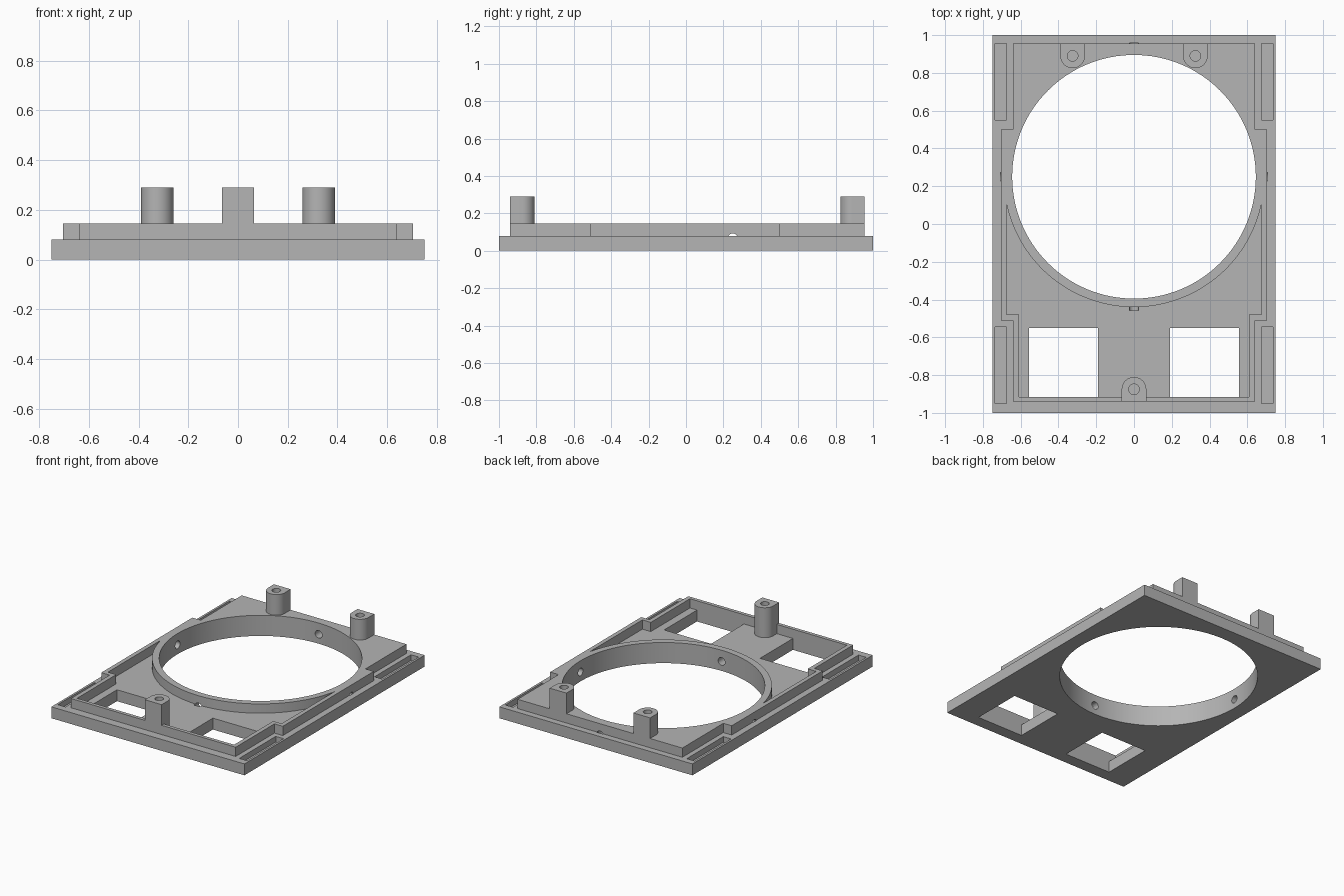
import bpy, bmesh, math
from mathutils import Matrix

old = bpy.data.objects.get("Cube")
if old:
    bpy.data.objects.remove(old, do_unlink=True)

PLATE_TOP, FRAME_TOP, POST_TOP = 0.08, 0.145, 0.29
RING_Y, RING_R, RING_OUTER = 0.25, 0.645, 0.69
POST_R, BORE_R = 0.065, 0.028

grey = bpy.data.materials.new("grey plastic")
grey.use_nodes = True
colour = (0.46, 0.46, 0.46, 1)
grey.diffuse_color = colour
grey.node_tree.nodes["Principled BSDF"].inputs["Base Color"].default_value = colour


def arc(cx, cy, r, start, end, steps):
    """Points along an arc, angles in degrees."""
    angles = [math.radians(start + (end - start) * i / steps) for i in range(steps + 1)]
    return [(cx + r * math.cos(a), cy + r * math.sin(a)) for a in angles]


def circle(cx, cy, r, steps=128):
    return arc(cx, cy, r, 0, 360, steps)[:-1]


def rect(x0, y0, x1, y1):
    return [(x0, y0), (x1, y0), (x1, y1), (x0, y1)]


def mirrored(half):
    """Close a right-hand half outline with its mirror image."""
    return half + [(-x, y) for x, y in reversed(half)]


def extrude(name, outline, z0, z1):
    bm = bmesh.new()
    face = bm.faces.new([bm.verts.new((x, y, z0)) for x, y in outline])
    out = bmesh.ops.extrude_face_region(bm, geom=[face])["geom"]
    bmesh.ops.translate(bm, vec=(0, 0, z1 - z0),
                        verts=[v for v in out if isinstance(v, bmesh.types.BMVert)])
    bmesh.ops.recalc_face_normals(bm, faces=bm.faces)
    mesh = bpy.data.meshes.new(name)
    bm.to_mesh(mesh)
    bm.free()
    mesh.materials.append(grey)
    obj = bpy.data.objects.new(name, mesh)
    bpy.context.collection.objects.link(obj)
    return obj


def select(obj):
    bpy.ops.object.select_all(action='DESELECT')
    obj.select_set(True)
    bpy.context.view_layer.objects.active = obj


def cut(obj, cutter):
    cutter.hide_render = True
    mod = obj.modifiers.new("cut", 'BOOLEAN')
    mod.operation, mod.solver, mod.object = 'DIFFERENCE', 'EXACT', cutter
    select(obj)
    bpy.ops.object.modifier_apply(modifier=mod.name)
    bpy.data.objects.remove(cutter, do_unlink=True)


def finish(obj):
    select(obj)
    bpy.ops.object.shade_smooth_by_angle(angle=math.radians(30))


# Base plate with blind corner slots and two windows
plate = extrude("base_plate", rect(-0.75, -1, 0.75, 1), 0, PLATE_TOP)
for s in (-1, 1):
    for y0, y1 in ((-0.95, -0.545), (0.55, 0.955)):
        cut(plate, extrude("slot_cutter", rect(s * 0.675, y0, s * 0.735, y1), 0.04, 0.2))
    cut(plate, extrude("window_cutter", rect(s * 0.19, -0.915, s * 0.555, -0.55), -0.1, 0.2))

# Raised frame, wider in the middle
frame = extrude("raised_frame", mirrored([
    (0.64, -0.94), (0.64, -0.51), (0.705, -0.51),
    (0.705, 0.5), (0.64, 0.5), (0.64, 0.955)]), PLATE_TOP, FRAME_TOP)

# Pocket between the frame walls, the ring wall and the front post
meet = math.degrees(math.acos(0.675 / RING_OUTER))
pocket = mirrored(
    arc(0, -0.875, POST_R, 90, 0, 12)[1:]
    + [(POST_R, -0.915), (0.61, -0.915), (0.61, -0.48), (0.675, -0.48)]
    + arc(0, RING_Y, RING_OUTER, -meet, -89, 40))
cut(frame, extrude("pocket_cutter", pocket, PLATE_TOP - 0.05, 0.3))

# Large round opening and four radial bores through its wall
for obj in (plate, frame):
    cut(obj, extrude("opening_cutter", circle(0, RING_Y, RING_R), -0.1, 0.3))
    for i in range(4):
        bore = extrude("bore_cutter", circle(0, 0, 0.027, 32), 0.6, 0.708)
        bore.data.transform(Matrix.Translation((0, RING_Y, 0.066))
                            @ Matrix.Rotation(i * math.pi / 2, 4, 'Z')
                            @ Matrix.Rotation(math.pi / 2, 4, 'Y'))
        cut(obj, bore)
    finish(obj)

# Screw posts: flat outside, rounded inside, bored from the top
for name, x, y, edge, turn in (("front_post", 0, -0.875, -0.94, 1),
                               ("back_left_post", 0.325, 0.89, 0.955, -1),
                               ("back_right_post", -0.325, 0.89, 0.955, -1)):
    outline = arc(x, y, POST_R, 0, 180 * turn, 32) + [(x - POST_R, edge), (x + POST_R, edge)]
    post = extrude(name, outline, FRAME_TOP, POST_TOP)
    cut(post, extrude("screw_cutter", circle(x, y, BORE_R, 32), FRAME_TOP + 0.01, 0.4))
    finish(post)
